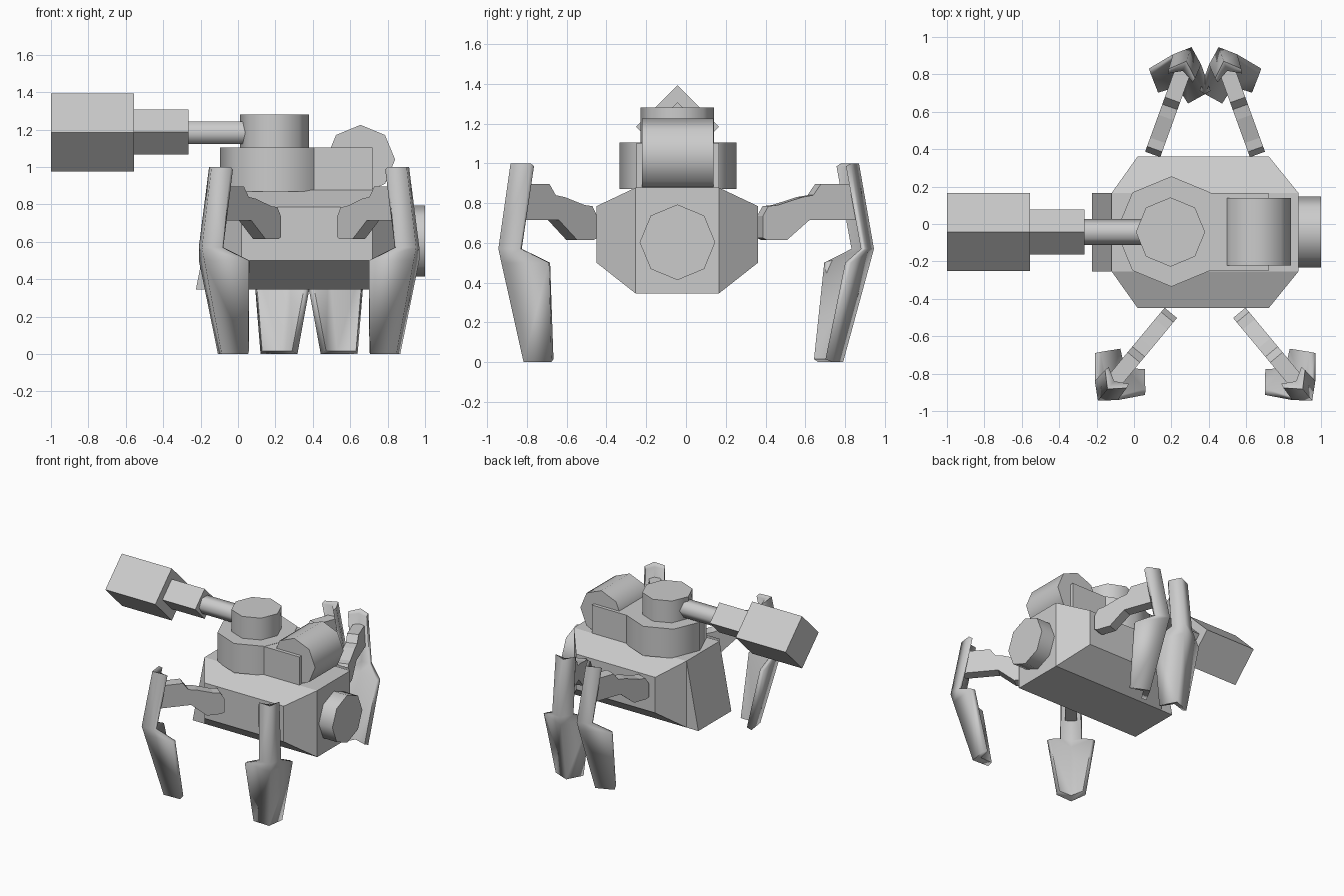
import bpy, bmesh, math
from mathutils import Vector, Matrix

if "Cube" in bpy.data.objects:
    bpy.data.objects.remove(bpy.data.objects["Cube"])

grey = bpy.data.materials.new("grey")
grey.diffuse_color = (0.6, 0.6, 0.6, 1)
grey.use_nodes = True
grey.node_tree.nodes["Principled BSDF"].inputs["Base Color"].default_value = grey.diffuse_color
CY = -0.043     # centre line of hull and turret
MID_X = 0.38    # mirror line of the legs


def add(name, verts, faces, smooth=0):
    me = bpy.data.meshes.new(name)
    me.from_pydata(verts, [], faces)
    bm = bmesh.new()
    bm.from_mesh(me)
    bmesh.ops.recalc_face_normals(bm, faces=bm.faces)
    bm.to_mesh(me)
    bm.free()
    me.materials.append(grey)
    ob = bpy.data.objects.new(name, me)
    bpy.context.collection.objects.link(ob)
    if smooth:
        bpy.ops.object.select_all(action='DESELECT')
        ob.select_set(True)
        bpy.context.view_layer.objects.active = ob
        bpy.ops.object.shade_smooth_by_angle(angle=math.radians(smooth))
    return ob


def loft(name, rings, smooth=0):
    """Skin equal-length rings of points and cap both ends."""
    n = len(rings[0])
    verts = [p for r in rings for p in r]
    faces = [(i * n + j, i * n + (j + 1) % n, (i + 1) * n + (j + 1) % n, (i + 1) * n + j)
             for i in range(len(rings) - 1) for j in range(n)]
    faces += [tuple(range(n)), tuple(range(len(verts) - n, len(verts)))]
    return add(name, verts, faces, smooth)


def prism(name, axis, start, end, centre, radius, sides, smooth=0):
    """Regular prism along an axis, first corner on the next axis."""
    a, b = (axis + 1) % 3, (axis + 2) % 3
    rings = []
    for s in (start, end):
        ring = []
        for k in range(sides):
            t = 2 * math.pi * k / sides
            p = [0, 0, 0]
            p[axis] = s
            p[a] = centre[0] + radius * math.cos(t)
            p[b] = centre[1] + radius * math.sin(t)
            ring.append(p)
        rings.append(ring)
    return loft(name, rings, smooth)


def rect(x0, x1, z0, z1, y):
    return [(x0, y, z0), (x1, y, z0), (x1, y, z1), (x0, y, z1)]


# hull: core with tapered flanks, and a sloped wedge on the gun end
loft("hull", [rect(0.02, 0.72, 0.5, 0.785, -0.45), rect(-0.12, 0.88, 0.345, 0.878, -0.253),
              rect(-0.12, 0.88, 0.345, 0.878, 0.165), rect(0.02, 0.72, 0.5, 0.785, 0.362)])
loft("hull_wedge", [[(-0.12, y, 0.345), (-0.225, y, 0.345), (-0.12, y, 0.878)]
                    for y in (-0.253, 0.165)])
prism("exhaust", 0, 0.87, 1.0, (CY, 0.603), 0.19, 8, 50)

# turret
prism("turret_base", 2, 0.87, 1.105, (0.2, CY + 0.003), 0.295, 8, 50)
loft("turret_rear_box", [rect(0.25, 0.72, 0.87, 1.103, y) for y in (-0.25, 0.165)])
prism("turret_top", 2, 1.1, 1.28, (0.195, CY), 0.185, 8, 50)
prism("rear_tank", 1, -0.222, 0.138, (1.04, 0.655), 0.185, 8, 50)

# gun
prism("gun_barrel", 0, -0.3, 0.06, (CY, 1.183), 0.07, 6, 65)
prism("gun_sleeve", 0, -0.57, -0.265, (CY, 1.187), 0.12, 4)
prism("gun_muzzle", 0, -1.0, -0.557, (CY, 1.184), 0.209, 4)

# leg arm profile: distance outward, height
ARM = [(0, 0.625), (0, 0.735), (0.03, 0.785), (0.08, 0.79), (0.21, 0.83), (0.27, 0.84),
       (0.31, 0.895), (0.51, 0.895), (0.51, 0.715), (0.25, 0.715), (0.13, 0.615), (0.02, 0.615)]
# shin sections: height, ridge, outer wing (out, side), inner wing (out, side), inner ridge
SHIN = [(1.0, 0.53, 0.46, 0.075, 0.435, 0.07, 0.475),
        (0.57, 0.61, 0.54, 0.08, 0.515, 0.07, 0.55),
        (0.50, 0.59, 0.425, 0.175, 0.40, 0.155, 0.52),
        (0.0, 0.445, 0.35, 0.105, 0.32, 0.085, 0.385)]


def leg(prefix, base, out, flip):
    o = Vector(out).normalized()
    side = Vector((-o.y, o.x))

    def place(u, v, z):
        p = Vector(base) + o * u + side * v
        return (2 * MID_X - p.x if flip else p.x, p.y, z)

    loft(prefix + "_arm", [[place(u, v, z) for u, z in ARM] for v in (-0.043, 0.043)])
    rings = []
    for z, ridge, wo, ws, io, iv, inner in SHIN:
        lift = 0.015 if z == 0 else -0.015 if z == 1 else 0   # bevelled ends
        rings.append([place(ridge, 0, z), place(wo, ws, z), place(io, iv, z + lift),
                      place(inner, 0, z + lift), place(io, -iv, z + lift), place(wo, -ws, z)])
    loft(prefix + "_shin", rings, 86)


for flip, label in ((False, "left"), (True, "right")):
    leg("front_" + label, (0.197, -0.475), (-0.64, -0.77), flip)
    leg("rear_" + label, (0.1, 0.372), (0.34, 0.94), flip)
